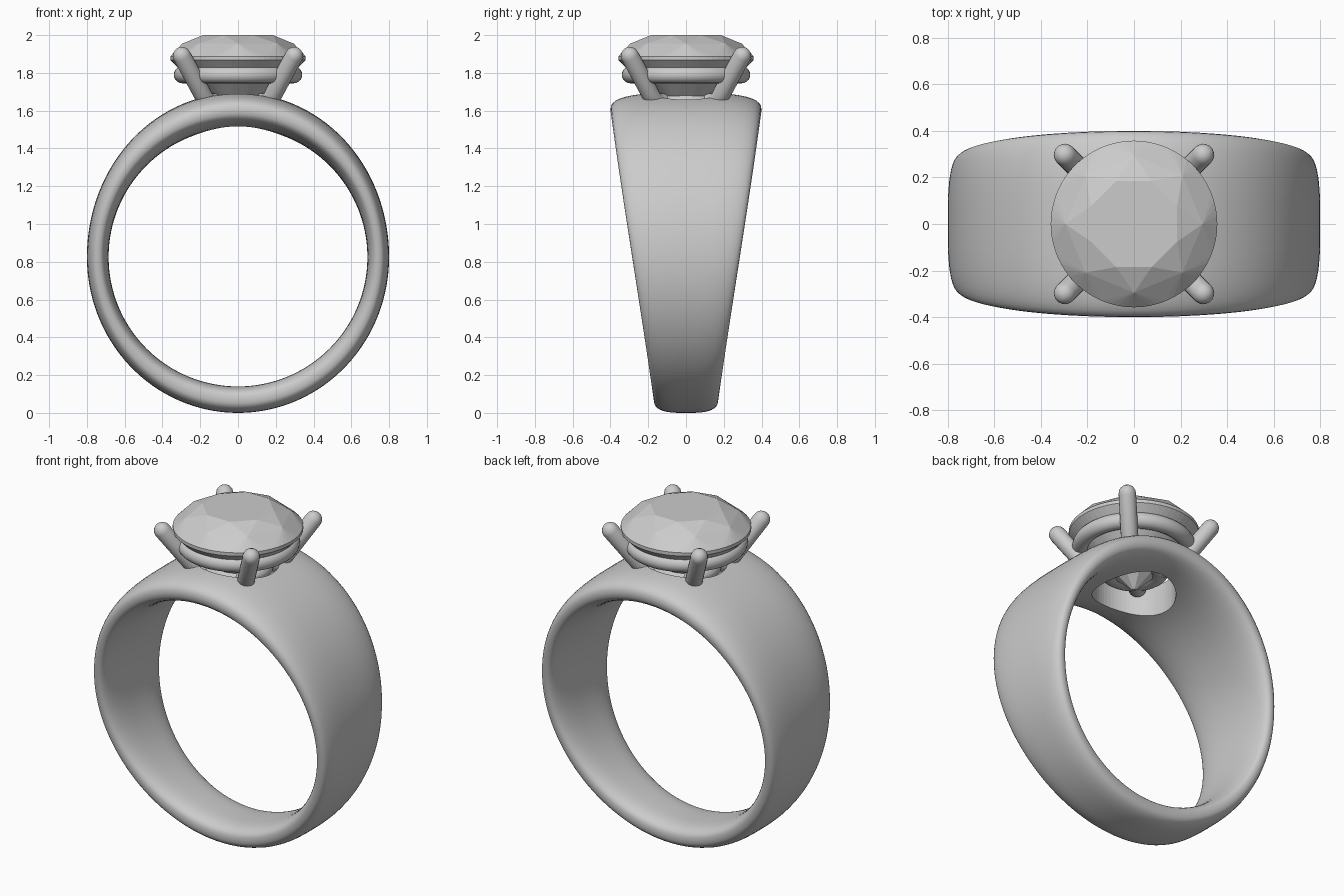
import bpy, bmesh
from math import sin, cos, pi, radians
from mathutils import Vector

if "Cube" in bpy.data.objects:
    bpy.data.objects.remove(bpy.data.objects["Cube"])


def make_object(name, bm, smooth=True):
    bmesh.ops.recalc_face_normals(bm, faces=bm.faces)
    mesh = bpy.data.meshes.new(name)
    bm.to_mesh(mesh)
    bm.free()
    ob = bpy.data.objects.new(name, mesh)
    bpy.context.collection.objects.link(ob)
    if smooth:
        bpy.ops.object.select_all(action='DESELECT')
        bpy.context.view_layer.objects.active = ob
        ob.select_set(True)
        bpy.ops.object.shade_smooth_by_angle(angle=radians(40))
    return ob


def skin_loops(bm, loops, closed):
    """Bridge successive vertex loops with quads."""
    rows = [[bm.verts.new(p) for p in loop] for loop in loops]
    n = len(rows[0])
    pairs = list(zip(rows, rows[1:])) + ([(rows[-1], rows[0])] if closed else [])
    for a, b in pairs:
        for j in range(n):
            k = (j + 1) % n
            bm.faces.new((a[j], a[k], b[k], b[j]))
    return rows


def power(v, e):
    return abs(v) ** e * (1 if v >= 0 else -1)


def lathe(name, profile, steps=64):
    """Spin a closed (radius, z) profile about the z axis."""
    bm = bmesh.new()
    skin_loops(bm, [[(r * cos(2 * pi * i / steps), r * sin(2 * pi * i / steps), z)
                     for r, z in profile] for i in range(steps)], True)
    return make_object(name, bm)


# Tapered band: rounded section swept round the finger, wider and thicker at the top
CZ, INNER = 0.825, 0.685
loops = []
for i in range(128):
    a = 2 * pi * i / 128
    s = sin(a)
    outer = 0.8 + (0.07 if s > 0 else 0.025) * s * s
    mid, half = (outer + INNER) / 2, (outer - INNER) / 2
    width = 0.17 + 0.23 * (CZ + 0.775 * s - 0.05) / 1.55
    loop = []
    for j in range(40):
        t = 2 * pi * j / 40
        r = mid + half * power(sin(t), 0.75)
        loop.append((r * cos(a), width * power(cos(t), 0.65), CZ + r * s))
    loops.append(loop)
bm = bmesh.new()
skin_loops(bm, loops, True)
band = make_object("band", bm)

# Round opening under the stone
bm = bmesh.new()
bmesh.ops.create_cone(bm, cap_ends=True, segments=64, radius1=0.23, radius2=0.23, depth=0.6)
bmesh.ops.translate(bm, verts=bm.verts, vec=(0, 0, 1.65))
cutter = make_object("opening_cutter", bm, False)
cutter.hide_render = True
cutter.hide_set(True)
cut = band.modifiers.new("opening", 'BOOLEAN')
cut.operation, cut.object, cut.solver = 'DIFFERENCE', cutter, 'EXACT'

# Seat rail and small lower ring
circle = [(cos(2 * pi * k / 20), sin(2 * pi * k / 20)) for k in range(20)]
lathe("seat_rail", [(0.295 + 0.045 * c, 1.79 + 0.045 * s) for c, s in circle])
lathe("lower_ring", [(0.135 + 0.06 * c, 1.645 + 0.045 * s) for c, s in circle])

# Four prongs: bent rods with rounded tips, in the diagonal plane
RAD = 0.048
for q in range(4):
    ang = pi / 4 + q * pi / 2
    out = Vector((cos(ang), sin(ang), 0))
    side = Vector((-sin(ang), cos(ang), 0))
    up = Vector((0, 0, 1))
    path = [(0.14, 1.645), (0.20, 1.645), (0.245, 1.66), (0.275, 1.70), (0.42, 1.89)]
    pts = [out * d + up * z for d, z in path]
    tip = (pts[-1] - pts[-2]).normalized()
    radii = [RAD] * len(pts)
    for f in (0.4, 0.7, 0.9, 0.98):
        pts.append(pts[4] + tip * RAD * f)
        radii.append(RAD * (1 - f * f) ** 0.5)
    rings = []
    for i, p in enumerate(pts):
        d = (pts[min(i + 1, len(pts) - 1)] - pts[max(i - 1, 0)]).normalized()
        n = d.cross(side).normalized()
        rings.append([p + (n * c + side * s) * radii[i] for c, s in circle])
    bm = bmesh.new()
    rows = skin_loops(bm, rings, False)
    bm.faces.new(rows[0])
    bm.faces.new(rows[-1])
    make_object("prong_%d" % (q + 1), bm)

# Faceted round stone: table, crown, girdle and pavilion from a convex hull
bm = bmesh.new()
for n, r, z, turn in ((8, 0.20, 2.0, 0.5), (8, 0.295, 1.955, 0), (64, 0.358, 1.888, 0),
                      (64, 0.358, 1.868, 0), (8, 0.10, 1.60, 0.5), (8, 0.012, 1.52, 0.5)):
    for k in range(n):
        a = 2 * pi * (k + turn) / n
        bm.verts.new((r * cos(a), r * sin(a), z))
bmesh.ops.convex_hull(bm, input=bm.verts)
make_object("stone", bm, False)
